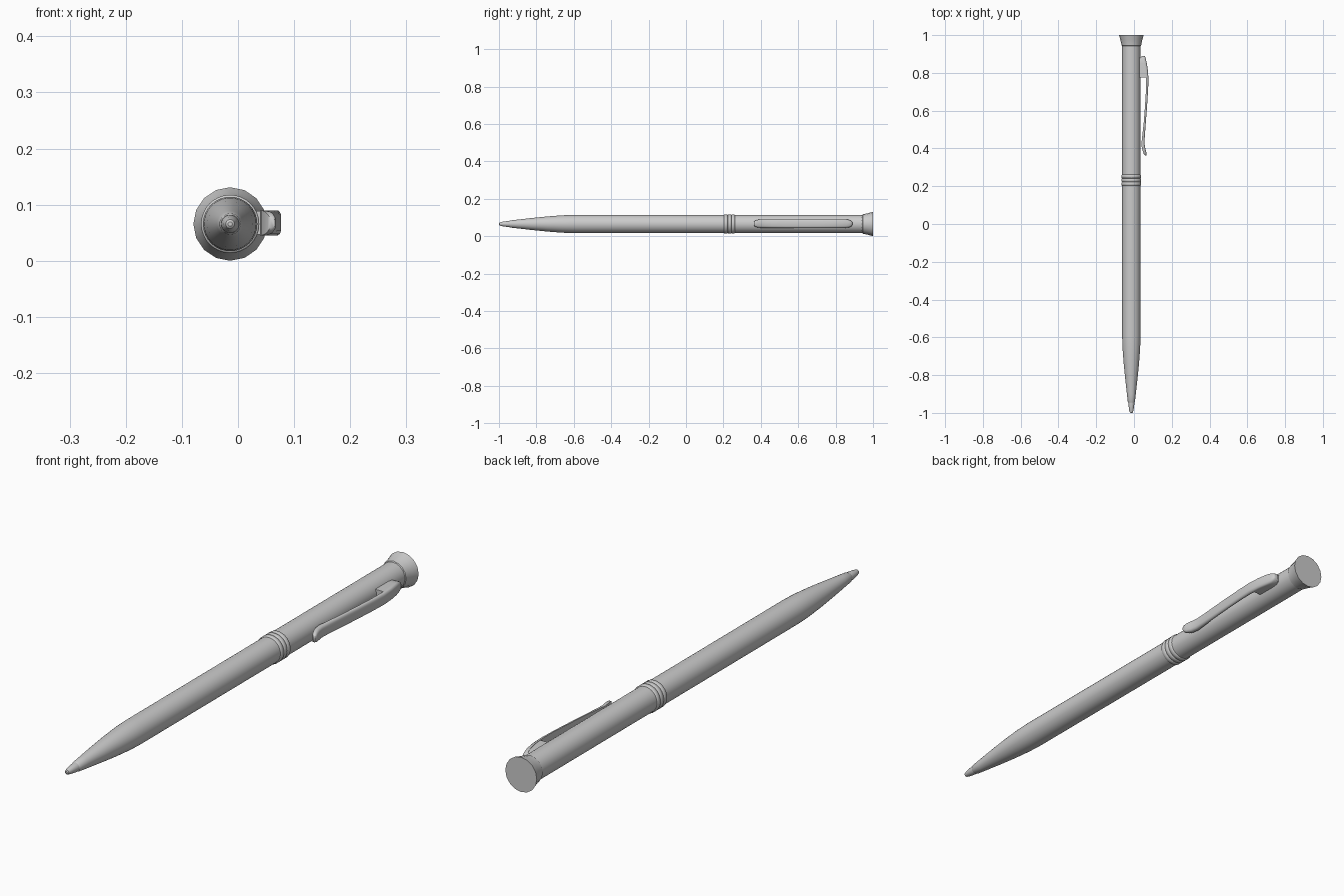
import bpy, bmesh, math

CX, CZ = -0.014, 0.0655   # pen axis


def make_object(name, bm, angle=35):
    bmesh.ops.remove_doubles(bm, verts=bm.verts, dist=1e-5)
    bmesh.ops.recalc_face_normals(bm, faces=bm.faces)
    me = bpy.data.meshes.new(name)
    bm.to_mesh(me)
    bm.free()
    ob = bpy.data.objects.new(name, me)
    bpy.context.collection.objects.link(ob)
    bpy.ops.object.select_all(action='DESELECT')
    ob.select_set(True)
    bpy.context.view_layer.objects.active = ob
    bpy.ops.object.shade_smooth_by_angle(angle=math.radians(angle))
    return ob


def loft(name, rings, angle=35):
    """Skin a list of equal-length point rings and cap both ends."""
    bm = bmesh.new()
    vs = [[bm.verts.new(p) for p in ring] for ring in rings]
    n = len(vs[0])
    for a, b in zip(vs, vs[1:]):
        for i in range(n):
            j = (i + 1) % n
            bm.faces.new((a[i], a[j], b[j], b[i]))
    bm.faces.new(vs[0])
    bm.faces.new(vs[-1])
    return make_object(name, bm, angle)


def turned(name, profile, sides=32, angle=35):
    """Revolve (y, radius) points around the pen axis."""
    steps = [2 * math.pi * i / sides for i in range(sides)]
    rings = [[(CX + r * math.cos(t), y, CZ + r * math.sin(t)) for t in steps]
             for y, r in profile]
    return loft(name, rings, angle)


# writing tip
turned("writing_tip", [(-1.0, 0.004), (-0.997, 0.008), (-0.985, 0.0115),
                       (-0.955, 0.016), (-0.93, 0.0165)], 24)

# lower barrel with tapered nose
turned("lower_barrel", [(-0.945, 0.0165), (-0.94, 0.019), (-0.90, 0.0235),
                        (-0.82, 0.0325), (-0.74, 0.0405), (-0.66, 0.0465),
                        (-0.60, 0.0485), (0.205, 0.0485)])

# upper barrel
turned("upper_barrel", [(0.2, 0.0485), (0.95, 0.0485)])

# three raised rings at the joint
for k in range(3):
    y = 0.203 + 0.0195 * k
    turned(f"joint_ring_{k + 1}", [(y, 0.0485), (y + 0.003, 0.052), (y + 0.016, 0.052),
                                   (y + 0.0195, 0.0485)], angle=50)

# flared end cap
turned("end_cap", [(0.942, 0.0485), (0.945, 0.052), (0.955, 0.0535),
                   (0.975, 0.058), (1.0, 0.0655)], 16)

# clip strip: y, inner x, outer x, half width
stations = [(0.363, 0.058, 0.066, 0.008), (0.368, 0.053, 0.067, 0.015),
            (0.38, 0.048, 0.065, 0.020), (0.40, 0.042, 0.060, 0.0225),
            (0.425, 0.039, 0.056, 0.0225), (0.46, 0.043, 0.057, 0.0225),
            (0.53, 0.051, 0.062, 0.0225), (0.62, 0.058, 0.069, 0.0225),
            (0.70, 0.063, 0.074, 0.0225), (0.76, 0.064, 0.077, 0.0225),
            (0.81, 0.060, 0.074, 0.0225), (0.85, 0.052, 0.068, 0.0225),
            (0.872, 0.045, 0.063, 0.0205), (0.884, 0.041, 0.060, 0.015),
            (0.889, 0.041, 0.057, 0.008)]
rings = []
for y, xi, xo, w in stations:
    d = (xo - xi)
    section = [(xi, -w), (xi + 0.5 * d, -w), (xi + 0.8 * d, -0.88 * w), (xo, -0.6 * w),
               (xo, 0.6 * w), (xi + 0.8 * d, 0.88 * w), (xi + 0.5 * d, w), (xi, w)]
    rings.append([(x, y, CZ + 0.002 + z) for x, z in section])
loft("clip", rings, 45)

# clip mount joining the strip to the barrel
side = [(0.775, 0.025, 0.068, 0.021), (0.85, 0.025, 0.060, 0.021),
        (0.872, 0.025, 0.055, 0.019), (0.885, 0.025, 0.050, 0.013)]
loft("clip_mount", [[(xi, y, CZ + 0.002 - w), (xo, y, CZ + 0.002 - w),
                     (xo, y, CZ + 0.002 + w), (xi, y, CZ + 0.002 + w)]
                    for y, xi, xo, w in side])
